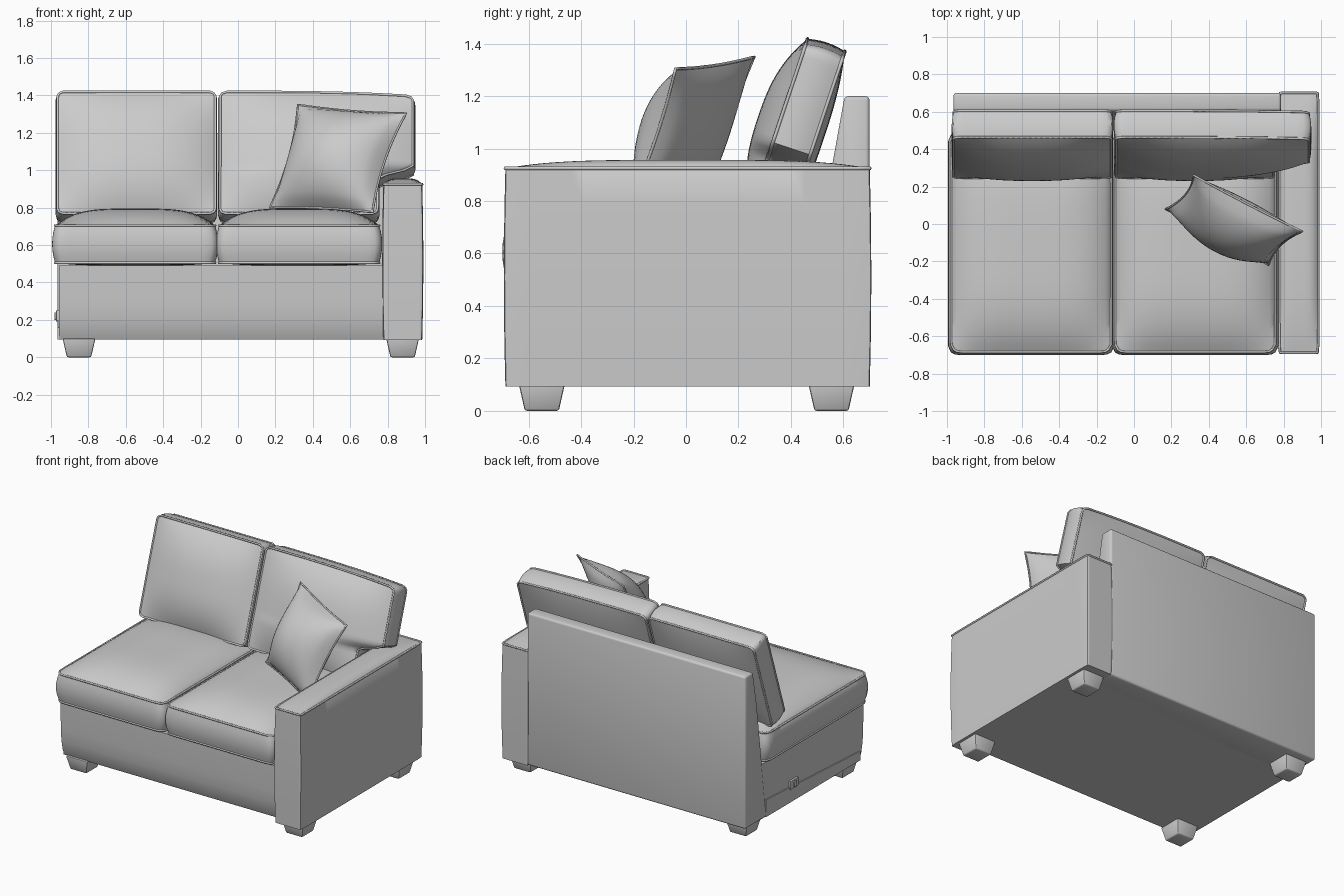
import bpy, bmesh, math
from mathutils import Vector, Matrix

if "Cube" in bpy.data.objects:
    bpy.data.objects.remove(bpy.data.objects["Cube"])

fabric = bpy.data.materials.new("grey_fabric")
fabric.use_nodes = True
GREY = (0.6, 0.6, 0.6, 1)
fabric.diffuse_color = GREY
fabric.node_tree.nodes["Principled BSDF"].inputs["Base Color"].default_value = GREY


def finish(name, bm, angle=40, matrix=None):
    """Turn a bmesh into a smooth shaded object."""
    if matrix:
        bm.transform(matrix)
    bmesh.ops.recalc_face_normals(bm, faces=bm.faces)
    mesh = bpy.data.meshes.new(name)
    bm.to_mesh(mesh)
    bm.free()
    mesh.materials.append(fabric)
    obj = bpy.data.objects.new(name, mesh)
    bpy.context.collection.objects.link(obj)
    bpy.ops.object.select_all(action="DESELECT")
    obj.select_set(True)
    bpy.context.view_layer.objects.active = obj
    bpy.ops.object.shade_smooth_by_angle(angle=math.radians(angle))
    return obj


def piping(name, points, radius=0.007):
    """Closed round cord along a seam."""
    curve = bpy.data.curves.new(name, "CURVE")
    curve.dimensions = "3D"
    curve.bevel_depth = radius
    curve.bevel_resolution = 1
    spline = curve.splines.new("POLY")
    spline.points.add(len(points) - 1)
    for p, co in zip(spline.points, points):
        p.co = (*co, 1)
    spline.use_cyclic_u = True
    curve.materials.append(fabric)
    obj = bpy.data.objects.new(name, curve)
    bpy.context.collection.objects.link(obj)


def unit_block(n, layers):
    """Subdivided cube spanning -1..1."""
    bm = bmesh.new()
    bmesh.ops.create_cube(bm, size=2)
    for axis, cuts in ((0, n), (1, n), (2, layers)):
        edges = [e for e in bm.edges
                 if abs((e.verts[0].co - e.verts[1].co)[axis]) > 1e-4]
        bmesh.ops.subdivide_edges(bm, edges=edges, cuts=cuts, use_grid_fill=True)
    return bm


def cushion(name, half, matrix, crown, under, bulge, radius, seams, power=4,
            warp=None, n=27):
    """Boxed cushion: rounded plan, domed faces, bulging band and corded seams."""
    hx, hy, hz = half

    def shape(c):
        u, v, w = c
        x, y = u * hx, v * hy
        qx = max(-hx + radius, min(hx - radius, x))
        qy = max(-hy + radius, min(hy - radius, y))
        dx, dy = x - qx, y - qy
        if dx and dy:
            k = max(abs(dx), abs(dy)) / math.hypot(dx, dy)
            x, y = qx + dx * k, qy + dy * k
        swell = bulge * (1 - w * w)
        x += swell * u ** 5
        y += swell * v ** 5
        dome = (1 - abs(u) ** power) * (1 - abs(v) ** power)
        z = w * hz + dome * (crown * max(w, 0) - under * max(-w, 0))
        return warp(Vector((x, y, z))) if warp else Vector((x, y, z))

    bm = unit_block(n, 5)
    for vert in bm.verts:
        vert.co = shape(vert.co)
    finish(name, bm, 45, matrix)
    t = [-1 + 2 * i / (n + 1) for i in range(n + 1)]
    ring = ([(a, -1) for a in t] + [(1, a) for a in t]
            + [(-a, 1) for a in t] + [(-1, -a) for a in t])
    for w in seams:
        piping(name + ("_front_cord" if w > 0 else "_back_cord"),
               [matrix @ shape((u, v, w)) for u, v in ring])


def extrude_profile(name, points, x0, x1, bevel, angle=40):
    """Side profile (y, z) stretched from x0 to x1 with softened edges."""
    bm = bmesh.new()
    face = bm.faces.new([bm.verts.new((x0, y, z)) for y, z in points])
    new = bmesh.ops.extrude_face_region(bm, geom=[face])["geom"]
    bmesh.ops.translate(bm, vec=(x1 - x0, 0, 0),
                        verts=[g for g in new if isinstance(g, bmesh.types.BMVert)])
    bmesh.ops.recalc_face_normals(bm, faces=bm.faces)
    if bevel:
        sharp = [e for e in bm.edges if e.calc_face_angle(0) > 0.5]
        bmesh.ops.bevel(bm, geom=sharp, offset=bevel, segments=3,
                        profile=0.5, affect="EDGES")
    return finish(name, bm, angle)


# Frame: seat base with a tucked-under front, and raked back
extrude_profile("seat_base", [(-0.62, 0.095), (-0.64, 0.14), (-0.655, 0.21),
                              (-0.662, 0.3), (-0.665, 0.49), (0.55, 0.49),
                              (0.55, 0.095)], -0.957, 0.79, 0)
extrude_profile("back_frame", [(0.45, 0.095), (0.70, 0.095), (0.70, 1.2),
                               (0.605, 1.2), (0.56, 0.95)], -0.965, 0.785, 0.015)
extrude_profile("side_rail", [(-0.62, 0.095), (0.46, 0.095), (0.46, 0.22),
                              (-0.62, 0.16)], -0.965, -0.95, 0)

# Sectional connector on the open side
extrude_profile("connector_plate", [(0.1, 0.19), (0.19, 0.19), (0.19, 0.25),
                                    (0.1, 0.25)], -0.972, -0.95, 0.002)
extrude_profile("connector_hook", [(0.13, 0.2), (0.16, 0.2), (0.16, 0.24),
                                   (0.13, 0.24)], -0.982, -0.96, 0.002)

# Arm
cushion("arm", (0.104, 0.695, 0.416), Matrix.Translation((0.881, 0.006, 0.509)),
        0.032, 0, 0.006, 0.012, (1,))

# Seat cushions
for side, x in (("right", -0.55), ("left", 0.327)):
    cushion(side + "_seat_cushion", (0.428, 0.58, 0.1),
            Matrix.Translation((x, -0.105, 0.605)),
            0.09, 0.015, 0.016, 0.05, (1, -1))


# Back cushions, leaning back; the left one widens over the arm
def over_arm(p):
    t = max(0.0, min(1.0, (p.y + 0.145) / 0.07))
    grow = 0.19 * t * t * (3 - 2 * t)
    s = (p.x + 0.427) / 0.854
    p.x += grow * s
    p.y -= 0.025 * max(s, 0) ** 3 * max(p.y, 0) / 0.34
    return p


lean = Matrix.Rotation(math.radians(90 - 18.5), 4, "X")
for side, x, warp in (("right", -0.543, None), ("left", 0.325, over_arm)):
    cushion(side + "_back_cushion", (0.422, 0.343, 0.075),
            Matrix.Translation((x, 0.426, 1.07)) @ lean,
            0.085, 0.03, 0.01, 0.03, (1, -1), 2.6, warp)

# Throw pillow: four corners, pinched edges and puffed faces
tl, tr = Vector((0.32, 0.26, 1.35)), Vector((0.90, -0.04, 1.305))
bl, br = Vector((0.17, 0.08, 0.80)), Vector((0.72, -0.22, 0.775))
normal = (tr - bl).cross(tl - br).normalized()


def pillow_point(u, v, side):
    a, b = u * (1 - 0.1 * (1 - v * v)), v * (1 - 0.04 * (1 - u * u))
    s, t = (a + 1) / 2, (b + 1) / 2
    base = (bl * (1 - s) + br * s) * (1 - t) + (tl * (1 - s) + tr * s) * t
    puff = ((1 - u * u) * (1 - v * v)) ** 0.65
    return base + normal * puff * (0.18 if side > 0 else -0.09)


bm = unit_block(19, 0)
for vert in bm.verts:
    vert.co = pillow_point(*vert.co)
bmesh.ops.remove_doubles(bm, verts=bm.verts, dist=0.0005)
finish("throw_pillow", bm, 60)
steps = [-1 + i / 10 for i in range(20)]
piping("throw_pillow_cord", [pillow_point(u, v, 1) for u, v in
                             [(a, -1) for a in steps] + [(1, a) for a in steps]
                             + [(-a, 1) for a in steps] + [(-1, -a) for a in steps]], 0.006)

# Tapered feet
for fx, x in (("right", -0.85), ("left", 0.88)):
    for fy, y in (("front", -0.55), ("back", 0.555)):
        bm = bmesh.new()
        bmesh.ops.create_cube(bm, size=1)
        for vert in bm.verts:
            w = 0.175 if vert.co.z > 0 else 0.13
            vert.co = (x + vert.co.x * w, y + vert.co.y * w, 0.05 + vert.co.z * 0.1)
        bmesh.ops.bevel(bm, geom=[e for e in bm.edges], offset=0.008, segments=2,
                        profile=0.5, affect="EDGES")
        finish(fy + "_" + fx + "_foot", bm)
